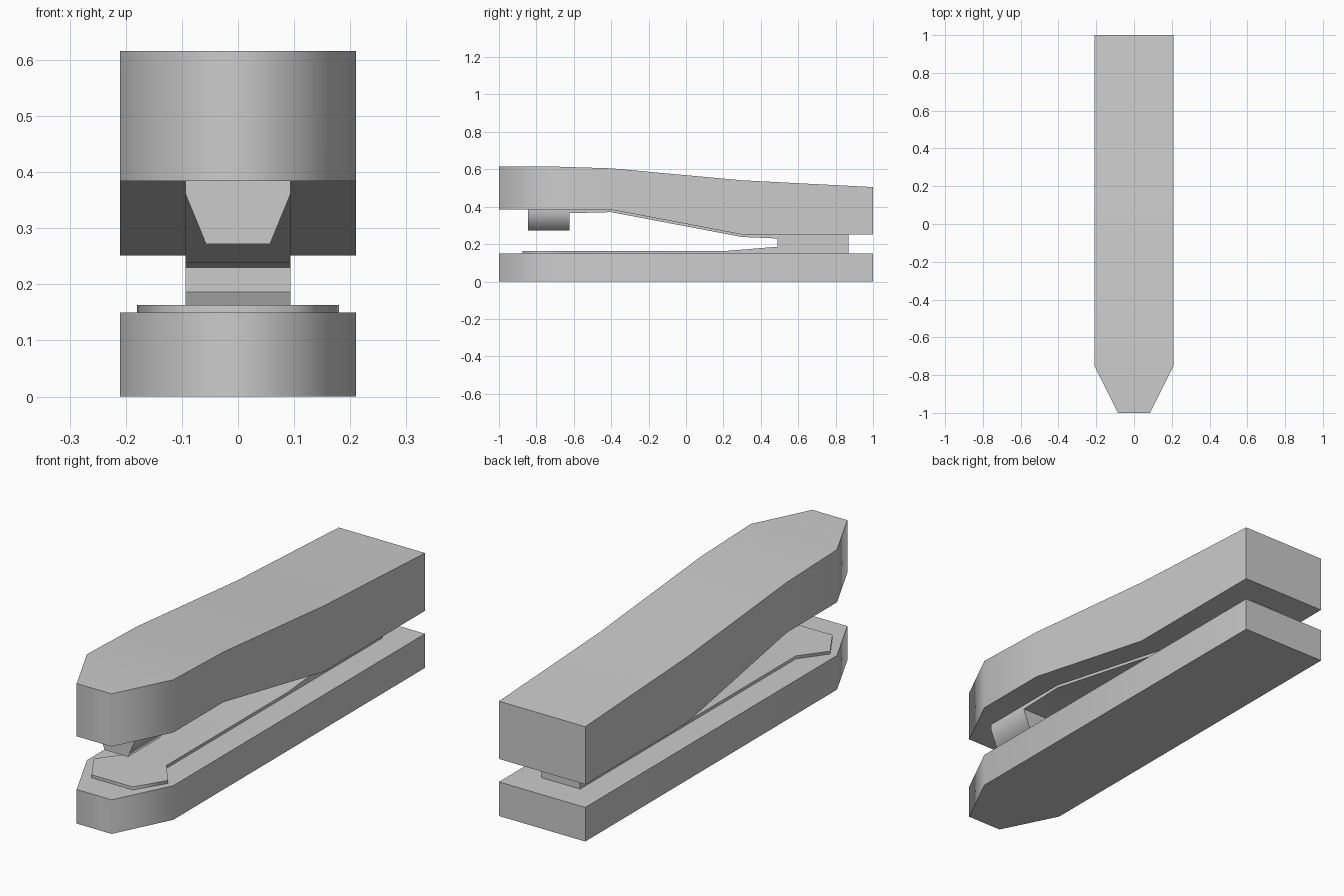
import bpy, bmesh, math

if "Cube" in bpy.data.objects:
    bpy.data.objects.remove(bpy.data.objects["Cube"])


def loft(name, rings):
    """Skin a row of equal-sized cross-sections and cap both ends."""
    bm = bmesh.new()
    rows = [[bm.verts.new(p) for p in ring] for ring in rings]
    n = len(rows[0])
    for a, b in zip(rows, rows[1:]):
        for i in range(n):
            j = (i + 1) % n
            bm.faces.new((a[i], a[j], b[j], b[i]))
    bm.faces.new(rows[0])
    bm.faces.new(rows[-1])
    bmesh.ops.recalc_face_normals(bm, faces=bm.faces[:])
    mesh = bpy.data.meshes.new(name)
    bm.to_mesh(mesh)
    bm.free()
    obj = bpy.data.objects.new(name, mesh)
    bpy.context.collection.objects.link(obj)
    bpy.context.view_layer.objects.active = obj
    obj.select_set(True)
    bpy.ops.object.shade_smooth_by_angle(angle=math.radians(70))
    obj.select_set(False)
    return obj


def bar(name, stations):
    """Stations are (y, half width, bottom z, top z)."""
    return loft(name, [[(-w, y, lo), (w, y, lo), (w, y, hi), (-w, y, hi)]
                       for y, w, lo, hi in stations])


WIDE, NOSE, INNER = 0.21, 0.085, 0.094

# base with tapered nose
bar("base", [(-1, NOSE, 0, 0.15), (-0.75, WIDE, 0, 0.15), (1, WIDE, 0, 0.15)])

# upper handle
bar("upper_handle", [
    (-1, NOSE, 0.384, 0.616), (-0.75, WIDE, 0.384, 0.616),
    (-0.4, WIDE, 0.384, 0.605), (0.3, WIDE, 0.251, 0.541),
    (1, WIDE, 0.251, 0.505)])

# anvil plate: hexagonal head, narrow strip and rising ramp
bar("anvil_plate", [
    (-0.875, 0.10, 0.149, 0.163), (-0.745, 0.18, 0.149, 0.163),
    (-0.63, INNER, 0.149, 0.163), (0.21, INNER, 0.149, 0.163),
    (0.49, INNER, 0.149, 0.186)])

# staple rail under the handle
bar("staple_rail", [
    (-0.625, INNER, 0.365, 0.39), (-0.4, INNER, 0.371, 0.39),
    (0.3, INNER, 0.238, 0.26), (0.49, INNER, 0.23, 0.26)])

# hinge block
bar("hinge_block", [(0.49, INNER, 0.149, 0.26), (0.87, INNER, 0.149, 0.26)])

# tapered staple driver
section = [(-0.057, 0.272), (0.057, 0.272), (INNER, 0.362),
           (INNER, 0.39), (-INNER, 0.39), (-INNER, 0.362)]
loft("staple_driver", [[(x, y, z) for x, z in section]
                       for y in (-0.845, -0.624)])
